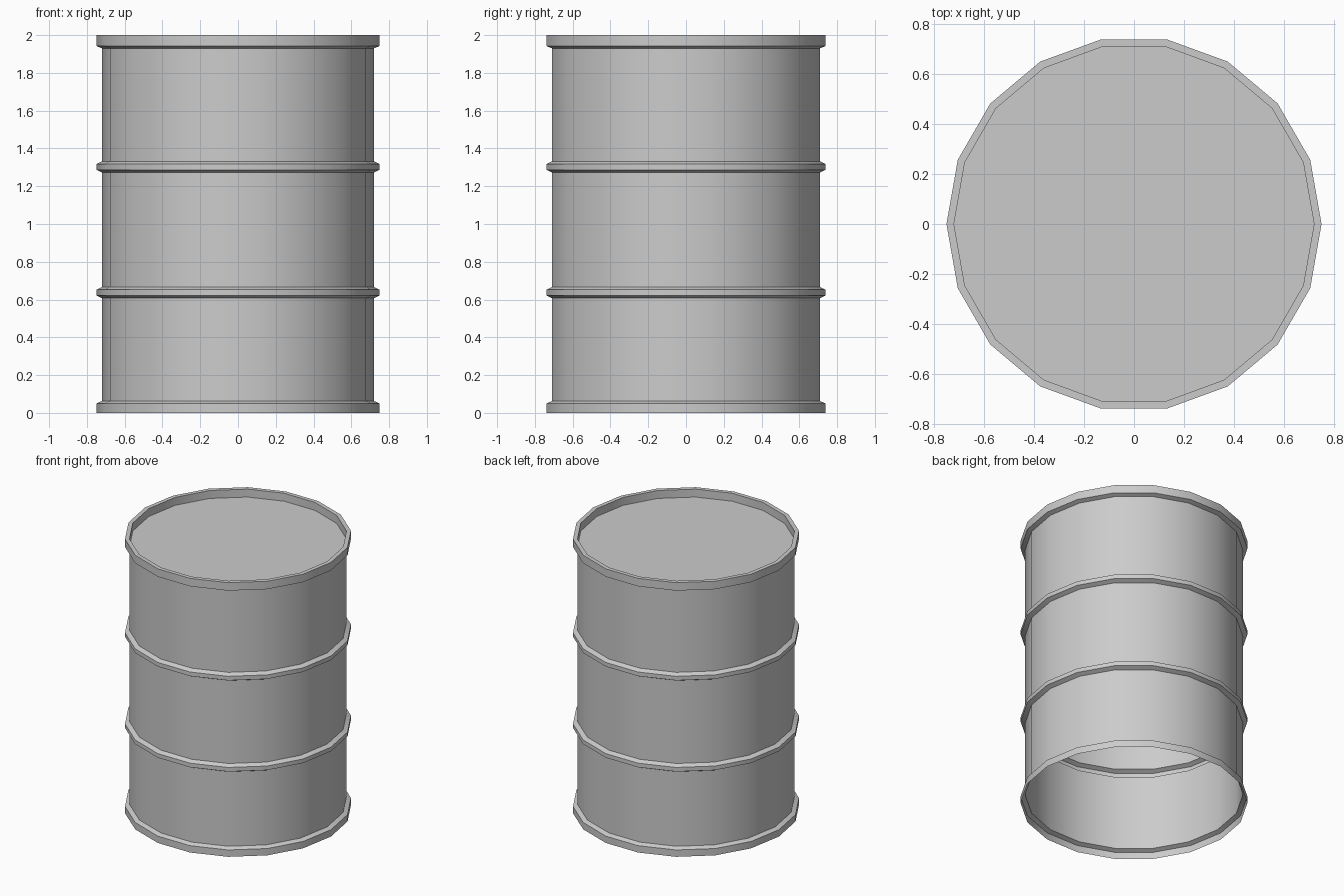
import bpy, bmesh, math

if "Cube" in bpy.data.objects:
    bpy.data.objects.remove(bpy.data.objects["Cube"])

SIDES = 18
R_WALL, R_RIM = 0.72, 0.75


def lathe(name, profile, cap=False):
    """Spin an (r, z) profile around z; optionally close the last ring."""
    bm = bmesh.new()
    rings = []
    for r, z in profile:
        rings.append([bm.verts.new((r * math.cos(2 * math.pi * i / SIDES),
                                    r * math.sin(2 * math.pi * i / SIDES), z))
                      for i in range(SIDES)])
    for a, b in zip(rings, rings[1:]):
        for i in range(SIDES):
            j = (i + 1) % SIDES
            bm.faces.new((a[i], a[j], b[j], b[i]))
    if cap:
        bm.faces.new(rings[-1])
    mesh = bpy.data.meshes.new(name)
    bm.to_mesh(mesh)
    bm.free()
    obj = bpy.data.objects.new(name, mesh)
    bpy.context.collection.objects.link(obj)
    bpy.ops.object.select_all(action='DESELECT')
    obj.select_set(True)
    bpy.context.view_layer.objects.active = obj
    bpy.ops.object.shade_smooth_by_angle(angle=math.radians(30))
    return obj


def hoop(z):
    """Raised rolling hoop pressed into the wall."""
    return [(R_WALL, z - 0.03), (R_RIM, z - 0.015),
            (R_RIM, z + 0.015), (R_WALL, z + 0.03)]


# Thin wall: open bottom rim, two hoops, top rim, recessed lid
profile = [(R_RIM, 0), (R_RIM, 0.05), (R_WALL, 0.063)]
for z in (0.637, 1.302):
    profile += hoop(z)
profile += [(R_WALL, 1.93), (R_RIM, 1.942), (R_RIM, 2.0),
            (R_WALL, 2.0), (R_WALL, 1.942)]
lathe("drum_body", profile, cap=True)
